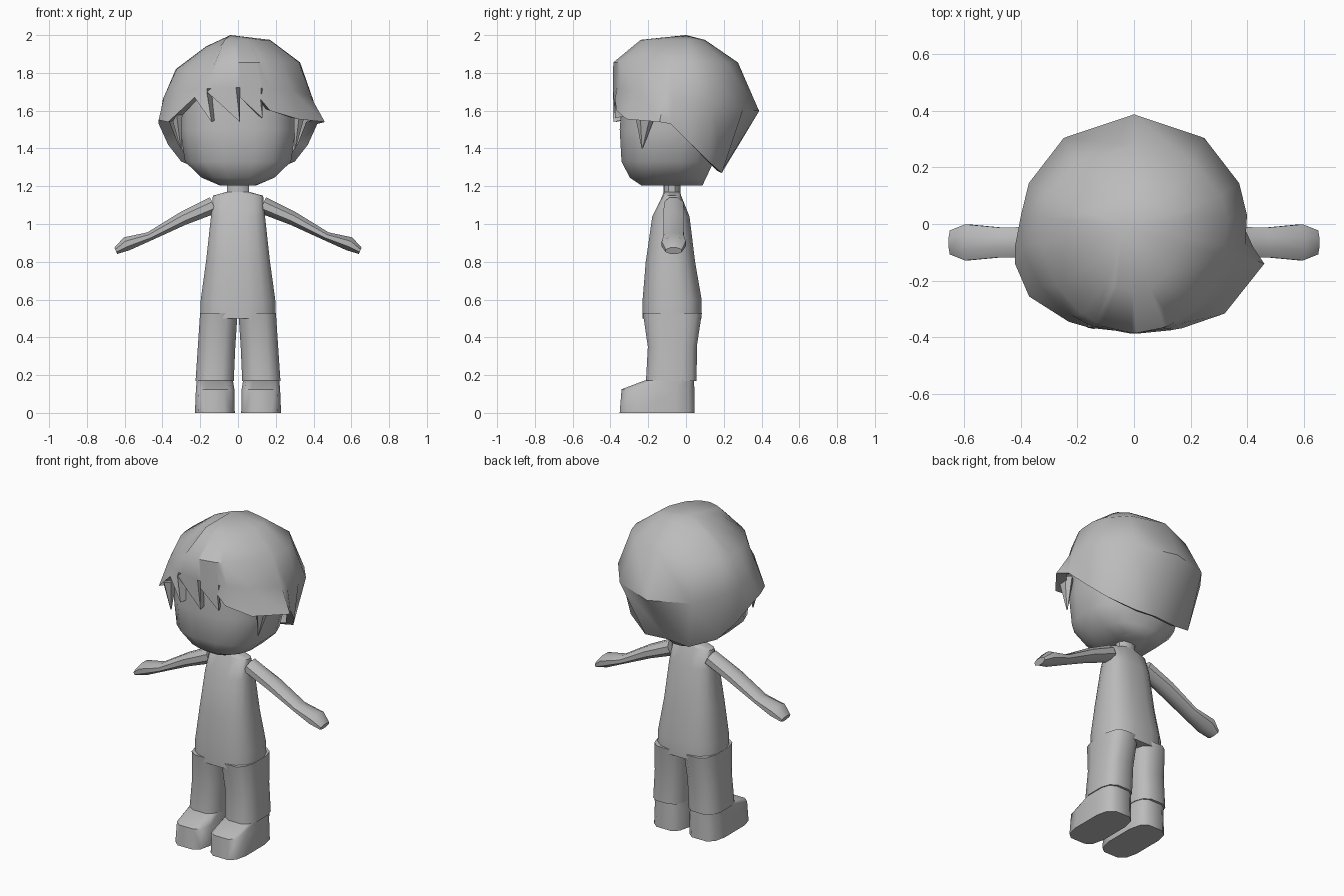
import bpy, bmesh, math
from math import cos, sin, pi, atan2, radians
from mathutils import Vector

cube = bpy.data.objects.get("Cube")
if cube:
    bpy.data.objects.remove(cube, do_unlink=True)

TONE = 0.5
clay = bpy.data.materials.new("plain grey")
clay.use_nodes = True
clay.diffuse_color = (TONE, TONE, TONE, 1)
clay.node_tree.nodes["Principled BSDF"].inputs["Base Color"].default_value = (TONE, TONE, TONE, 1)


def loft(name, rings, smooth=40, mirror=False, cap_start=True, cap_end=True):
    """Skin a list of equal-length vertex rings."""
    bm = bmesh.new()
    loops = [[bm.verts.new(p) for p in ring] for ring in rings]
    for a, b in zip(loops, loops[1:]):
        for i in range(len(a)):
            j = (i + 1) % len(a)
            bm.faces.new((a[i], a[j], b[j], b[i]))
    if cap_start:
        bm.faces.new(loops[0][::-1])
    if cap_end:
        bm.faces.new(loops[-1])
    bmesh.ops.remove_doubles(bm, verts=bm.verts, dist=0.0005)
    bmesh.ops.recalc_face_normals(bm, faces=bm.faces)
    mesh = bpy.data.meshes.new(name)
    bm.to_mesh(mesh)
    bm.free()
    mesh.materials.append(clay)
    obj = bpy.data.objects.new(name, mesh)
    bpy.context.collection.objects.link(obj)
    bpy.ops.object.select_all(action='DESELECT')
    obj.select_set(True)
    bpy.context.view_layer.objects.active = obj
    bpy.ops.object.shade_smooth_by_angle(angle=radians(smooth))
    if mirror:
        obj.modifiers.new("Mirror", 'MIRROR')
    return obj


def slab(z, x0, x1, y0, y1, n=16, power=2.6):
    """Horizontal rounded-rectangle ring."""
    def bend(v):
        return math.copysign(abs(v) ** (2 / power), v)
    pts = []
    for i in range(n):
        a = 2 * pi * (i + 0.5) / n
        pts.append(((x0 + x1) / 2 + (x1 - x0) / 2 * bend(cos(a)),
                    (y0 + y1) / 2 + (y1 - y0) / 2 * bend(sin(a)), z))
    return pts


# Head: height, half width, front, back
head = [(1.205, .10, -.24, .09), (1.245, .195, -.30, .11), (1.33, .285, -.345, .15),
        (1.5, .31, -.355, .2), (1.7, .31, -.34, .25)]
loft("head", [slab(z, -w, w, f, b) for z, w, f, b in head], 60)

# Neck
loft("neck", [slab(z, -.06, .06, -.12, -.03, 10, 2.4) for z in (1.1, 1.23)])

# Torso
torso = [(.5, .203, -.232, .085), (.6, .2, -.232, .085), (.8, .172, -.215, .05),
         (1.04, .145, -.18, .02), (1.15, .135, -.125, -.025), (1.17, .06, -.12, -.03)]
loft("torso", [slab(z, -w, w, f, b, 16, 2.7) for z, w, f, b in torso], 50)

# Trouser legs: height, inner, outer, front, back
legs = [(.17, .02, .227, -.215, .06), (.35, .012, .215, -.205, .06), (.53, 0, .203, -.232, .088)]
loft("trouser_legs", [slab(z, i, o, f, b, 12, 3) for z, i, o, f, b in legs], 50, True)

# Shoes
shoes = [(0, .015, .23, -.355, .05), (.125, .017, .225, -.345, .048), (.172, .025, .22, -.22, .045)]
loft("shoes", [slab(z, i, o, f, b, 12, 3.6) for z, i, o, f, b in shoes], 50, True)

# Arms and hands: x, height, half thickness, half depth
arm = [(.13, 1.1, .05, .055), (.29, 1.03, .04, .06), (.47, .934, .026, .057),
       (.59, .895, .041, .069), (.647, .858, .02, .046)]
loft("arms", [[(x + .4 * t * sin(a), -.065 + d * cos(a), z + .9 * t * sin(a))
               for a in [pi / 4 * (k + .5) for k in range(8)]]
              for x, z, t, d in arm], 50, True)

# Hair rim: jagged fringe across the front, sloping line to the nape behind
fringe = [(-.42, 1.55), (-.37, 1.54), (-.23, 1.67), (-.14, 1.54), (-.165, 1.7), (.01, 1.54),
          (-.01, 1.69), (.13, 1.56), (.12, 1.66), (.17, 1.6), (.32, 1.555), (.46, 1.54)]
rim = []
for x, z in fringe:
    half = .46 if x > 0 else .42
    rim.append(Vector((x, -.14 - .245 * math.sqrt(max(0, 1 - (x / half) ** 2)), z)))
nape = [Vector(p) for p in ((.42, -.08, 1.53), (.37, .03, 1.42), (.3, .12, 1.33), (.15, .19, 1.27))]
rim += nape + [Vector((0, .19, 1.28))] + [Vector((-p.x, p.y, p.z)) for p in reversed(nape)]
start = 2.87
angles = [a - start for a in sorted((atan2(p.y, p.x) + start) % (2 * pi) for p in rim)]


def dome(z, w, f, b):
    """Hair ring; the lowest one tilts down to the back, the right side dips at the parting."""
    ring = []
    for a in angles:
        x, y = w * cos(a), (b if sin(a) > 0 else f) * sin(a)
        h = z if z else 1.66 - .16 * y
        if z and x < -.07:
            h -= .035
        ring.append((x, y, h))
    return ring


crown = [(-.04, 0, 2.0)] * len(rim)
inner = [Vector((p.x * .86, p.y * .88, p.z + .01)) for p in rim]
loft("hair", [crown, dome(1.975, .17, .24, .1), dome(1.855, .33, .385, .275),
              dome(0, .4, .387, .387), rim, inner], 45, cap_start=False, cap_end=False)

# Sideburn locks
loft("sideburns", [slab(1.58, .29, .36, -.27, -.16, 6, 2), slab(1.4, .3, .306, -.235, -.228, 6, 2)],
     30, True)
